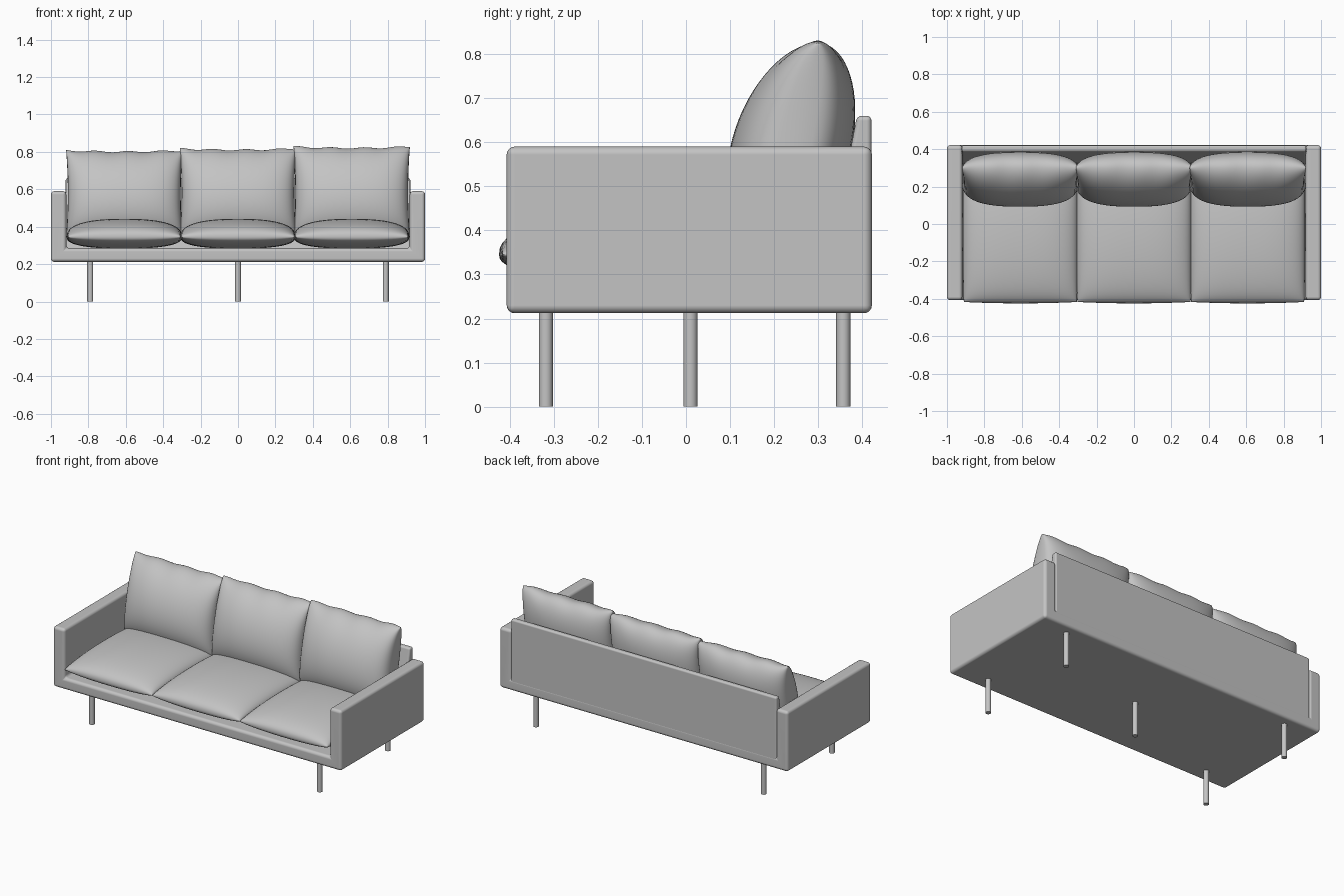
import bpy, bmesh, math
from mathutils import Vector

if "Cube" in bpy.data.objects:
    bpy.data.objects.remove(bpy.data.objects["Cube"])

fabric = bpy.data.materials.new("plain grey")
fabric.diffuse_color = (0.55, 0.55, 0.55, 1)
fabric.use_nodes = True
fabric.node_tree.nodes["Principled BSDF"].inputs["Base Color"].default_value = fabric.diffuse_color


def finish(bm, name, angle=40, weighted=False):
    bmesh.ops.recalc_face_normals(bm, faces=bm.faces[:])
    me = bpy.data.meshes.new(name)
    bm.to_mesh(me)
    bm.free()
    ob = bpy.data.objects.new(name, me)
    bpy.context.collection.objects.link(ob)
    me.materials.append(fabric)
    bpy.ops.object.select_all(action='DESELECT')
    ob.select_set(True)
    bpy.context.view_layer.objects.active = ob
    bpy.ops.object.shade_smooth_by_angle(angle=math.radians(angle))
    if weighted:
        ob.modifiers.new("flat panels", 'WEIGHTED_NORMAL').keep_sharp = True
    return ob


def extruded(name, points, axis, start, end, bevel):
    """Profile swept along x or y, with rounded edges."""
    bm = bmesh.new()
    place = (lambda p, t: (t, p[0], p[1])) if axis == 'x' else (lambda p, t: (p[0], t, p[1]))
    a = [bm.verts.new(place(p, start)) for p in points]
    b = [bm.verts.new(place(p, end)) for p in points]
    bm.faces.new(a)
    bm.faces.new(b[::-1])
    for i in range(len(points)):
        j = (i + 1) % len(points)
        bm.faces.new((a[i], b[i], b[j], a[j]))
    bmesh.ops.recalc_face_normals(bm, faces=bm.faces[:])
    bmesh.ops.bevel(bm, geom=bm.edges[:], offset=bevel, segments=4,
                    profile=0.5, affect='EDGES', clamp_overlap=True)
    return finish(bm, name, 40, True)


def cushion(name, centre, half_w, along, normal, front, back, powers, pull, ripple=0, n=32):
    """Pillow: two bulged sheets joined at a seam; pull draws the sides in."""
    bm = bmesh.new()
    centre, along, normal = Vector(centre), Vector(along), Vector(normal)
    s = [math.sin(math.pi / 2 * (2 * i / n - 1)) for i in range(n + 1)]
    sheets = []
    for side, depth in ((1, front), (-1, back)):
        grid = {}
        for i, u in enumerate(s):
            for j, v in enumerate(s):
                if side < 0 and (i in (0, n) or j in (0, n)):
                    grid[i, j] = sheets[0][i, j]
                    continue
                bulge = (max(0, 1 - abs(u) ** 2.5) ** powers[0]
                         * max(0, 1 - v * v) ** powers[1])
                p = centre + along * v * (1 - pull * (1 - u * u))
                p.x += u * half_w * (1 - pull * (1 - v * v))
                p += normal * side * depth * bulge
                p.z += ripple * max(0, v) ** 4 * math.sin(11 * u + 9 * centre.x)
                grid[i, j] = bm.verts.new(p)
        sheets.append(grid)
        for i in range(n):
            for j in range(n):
                bm.faces.new((grid[i, j], grid[i + 1, j], grid[i + 1, j + 1], grid[i, j + 1]))
    return finish(bm, name, 50)


# Frame: base and both arms as one U-shaped shell
extruded("frame_with_arms",
         [(-1, .212), (1, .212), (1, .59), (.918, .59), (.918, .285),
          (-.918, .285), (-.918, .59), (-1, .59)], 'y', -.407, .422, .018)

# Back panel, thinner towards the top
extruded("back_panel", [(.31, .25), (.421, .25), (.421, .66), (.388, .66)],
         'x', -.921, .921, .011)

# Seat and back cushions
for label, x, top in (("left", -.608, .808), ("middle", 0, .818), ("right", .608, .828)):
    cushion(f"{label}_seat_cushion", (x, -.045, .345), .302, (0, .372, 0), (0, 0, 1),
            .097, .062, (.4, .4), -.02)
    hh = (top - .345) / 2
    cushion(f"{label}_back_cushion", (x, .25, .345 + hh), .311, (0, .05, hh), (0, -1, 0),
            .15, .125, (.3, .5), .03, .004)

# Legs: four corners and one in the middle
for name, x, y in (("front_left_leg", -.79, -.318), ("front_right_leg", .79, -.318),
                   ("back_left_leg", -.79, .357), ("back_right_leg", .79, .357),
                   ("middle_leg", 0, .01)):
    bm = bmesh.new()
    bmesh.ops.create_cone(bm, cap_ends=True, segments=24, radius1=.016, radius2=.016, depth=.225)
    bmesh.ops.translate(bm, verts=bm.verts[:], vec=(x, y, .1125))
    finish(bm, name)
